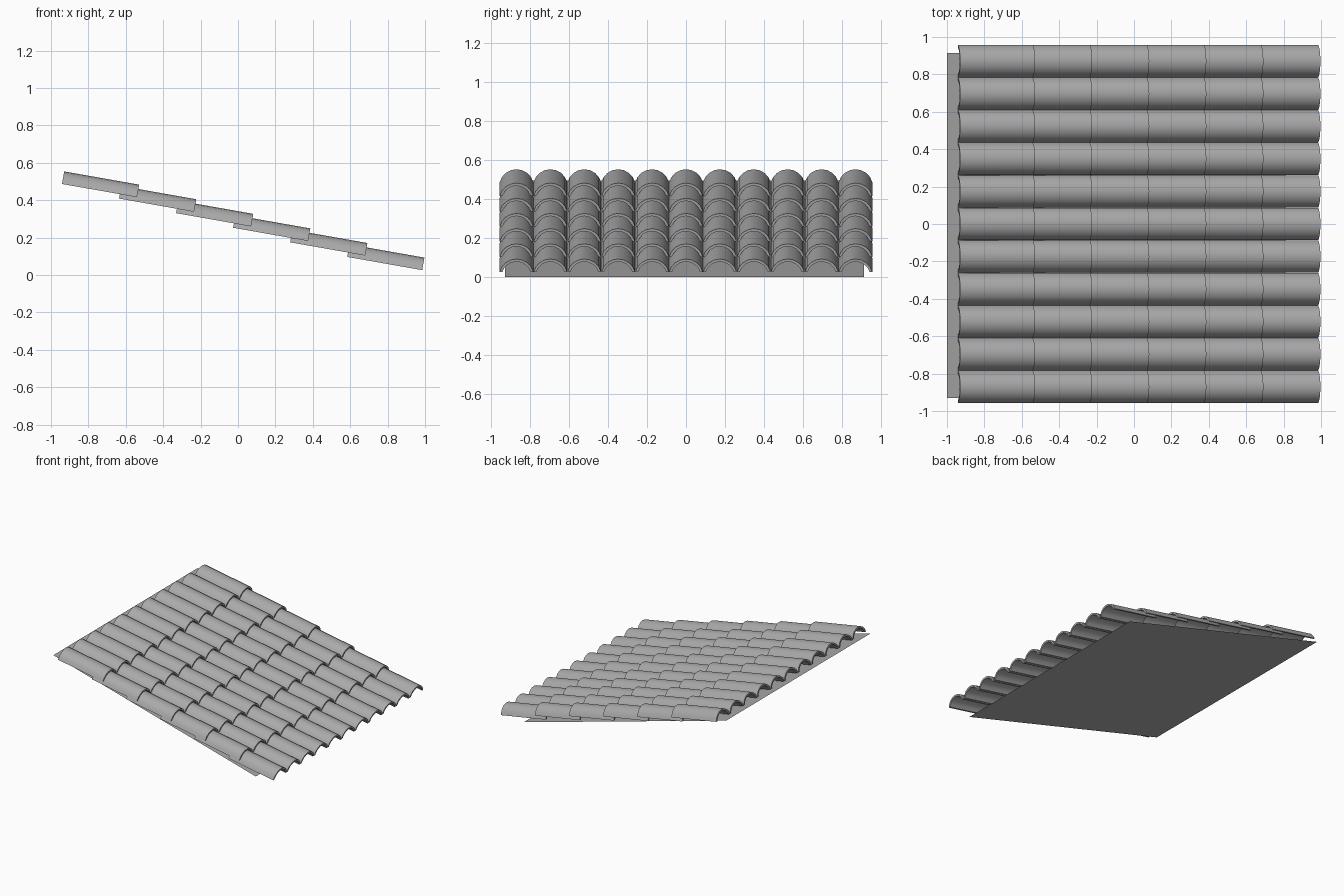
import bpy, bmesh, math
from mathutils import Vector

cube = bpy.data.objects.get("Cube")
if cube:
    bpy.data.objects.remove(cube, do_unlink=True)

COURSES, ROWS, SEGMENTS = 6, 11, 8
PITCH = 0.1741
LENGTH, WIDTH, HEIGHT, THICK = 0.407, 0.173, 0.068, 0.014
FIRST = Vector((-0.941, 0, 0.487))
STEP = Vector((0.305, 0, -0.078))


def make_material(name, value):
    mat = bpy.data.materials.new(name)
    mat.use_nodes = True
    colour = (value, value, value, 1)
    mat.diffuse_color = colour
    mat.node_tree.nodes["Principled BSDF"].inputs["Base Color"].default_value = colour
    return mat


def make_object(name, bm, mat):
    mesh = bpy.data.meshes.new(name)
    bmesh.ops.recalc_face_normals(bm, faces=bm.faces)
    bm.to_mesh(mesh)
    bm.free()
    mesh.materials.append(mat)
    obj = bpy.data.objects.new(name, mesh)
    bpy.context.collection.objects.link(obj)
    return obj


def arch(width, height):
    """Points of a circular arch standing on z = 0."""
    radius = (width ** 2 / 4 + height ** 2) / (2 * height)
    half = math.acos((radius - height) / radius)
    angles = [half * (2 * i / SEGMENTS - 1) for i in range(SEGMENTS + 1)]
    return [(radius * math.sin(a), radius * math.cos(a) + height - radius) for a in angles]


def add_tile(bm, y):
    """Closed half-pipe shell running along x."""
    outline = arch(WIDTH, HEIGHT) + arch(WIDTH - 2 * THICK, HEIGHT - THICK)[::-1]
    ends = [[bm.verts.new((x, y + py, pz)) for py, pz in outline] for x in (0, LENGTH)]
    n = len(outline)
    for i in range(n):
        j = (i + 1) % n
        bm.faces.new((ends[0][i], ends[0][j], ends[1][j], ends[1][i]))
    for end in ends:
        for i in range(SEGMENTS):
            bm.faces.new((end[i], end[i + 1], end[n - 2 - i], end[n - 1 - i]))


grey = make_material("tile grey", 0.4)

# Overlapping courses of curved tiles, each pitched less than the roof
for c in range(COURSES):
    bm = bmesh.new()
    for r in range(ROWS):
        add_tile(bm, (r - (ROWS - 1) / 2) * PITCH)
    course = make_object(f"tile_course_{c + 1}", bm, grey)
    course.location = FIRST + STEP * c
    course.rotation_euler.y = math.radians(10)
    bpy.ops.object.select_all(action="DESELECT")
    course.select_set(True)
    bpy.context.view_layer.objects.active = course
    bpy.ops.object.shade_smooth_by_angle(angle=math.radians(35))

# Thin sloping sheet under the tiles
bm = bmesh.new()
top, low = (-1.0, 0.497), (0.81, 0.0)
front, back = -0.93, 0.915
bm.faces.new([bm.verts.new(p) for p in (
    (top[0], front, top[1]), (low[0], front, low[1]),
    (low[0], back, low[1]), (top[0], back, top[1]))])
make_object("roof_sheet", bm, grey)
